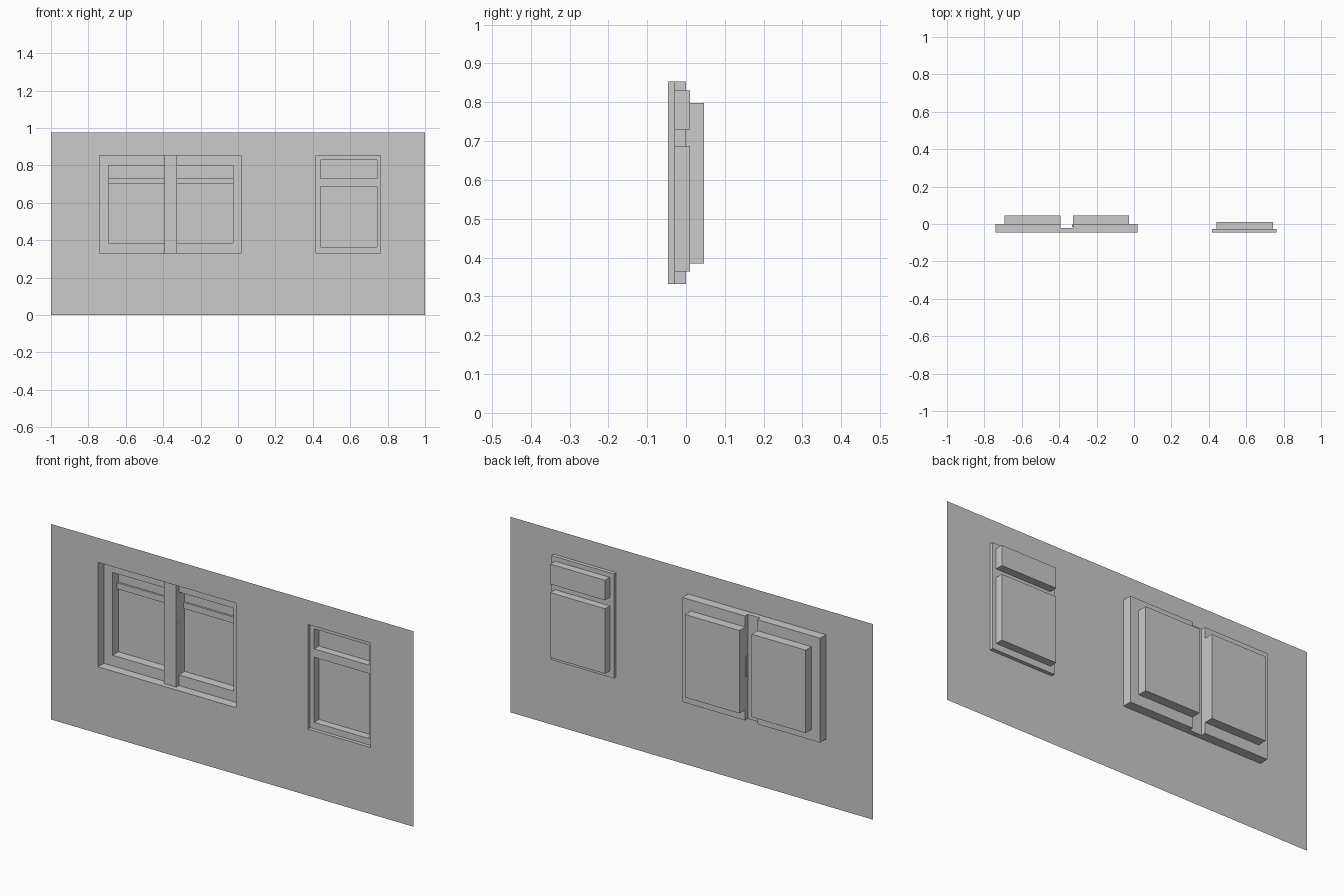
import bpy, bmesh

if "Cube" in bpy.data.objects:
    bpy.data.objects.remove(bpy.data.objects["Cube"])

FRONT = -0.046   # wall plane


def relief(name, layers, rim=None):
    """Stepped sheet: layers are (x0, x1, z0, z1, depth), later ones override; depth None = hole.
    Cells are joined by side faces; rim is the plane the outer border reaches out to."""
    xs = sorted({v for l in layers for v in l[:2]})
    zs = sorted({v for l in layers for v in l[2:4]})
    nx, nz = len(xs) - 1, len(zs) - 1

    def depth(i, k):
        if not (0 <= i < nx and 0 <= k < nz):
            return rim
        x, z = (xs[i] + xs[i + 1]) / 2, (zs[k] + zs[k + 1]) / 2
        d = rim
        for a, b, c, e, y in layers:
            if a < x < b and c < z < e:
                d = y
        return d

    bm = bmesh.new()

    def quad(*pts):
        bm.faces.new([bm.verts.new(p) for p in pts])

    for i in range(-1, nx):
        for k in range(-1, nz):
            d = depth(i, k)
            if i >= 0 and k >= 0 and d is not None:
                a, b, c, e = xs[i], xs[i + 1], zs[k], zs[k + 1]
                quad((a, d, c), (b, d, c), (b, d, e), (a, d, e))
            r, u = depth(i + 1, k), depth(i, k + 1)
            if k >= 0 and None not in (d, r) and d != r:
                x = xs[i + 1]
                quad((x, d, zs[k]), (x, r, zs[k]), (x, r, zs[k + 1]), (x, d, zs[k + 1]))
            if i >= 0 and None not in (d, u) and d != u:
                z = zs[k + 1]
                quad((xs[i], d, z), (xs[i + 1], d, z), (xs[i + 1], u, z), (xs[i], u, z))
    bmesh.ops.remove_doubles(bm, verts=bm.verts, dist=1e-5)
    bmesh.ops.dissolve_limit(bm, angle_limit=0.01, verts=bm.verts, edges=bm.edges)
    return finish(name, bm)


def finish(name, bm):
    me = bpy.data.meshes.new(name)
    bm.to_mesh(me)
    bm.free()
    ob = bpy.data.objects.new(name, me)
    bpy.context.collection.objects.link(ob)
    return ob


def box(name, x0, x1, y0, y1, z0, z1):
    bm = bmesh.new()
    bmesh.ops.create_cube(bm, size=1)
    for v in bm.verts:
        v.co = ((x0 + x1) / 2 + v.co.x * (x1 - x0),
                (y0 + y1) / 2 + v.co.y * (y1 - y0),
                (z0 + z1) / 2 + v.co.z * (z1 - z0))
    return finish(name, bm)


wide = (-0.74, 0.02, 0.332, 0.853)
narrow = (0.418, 0.762, 0.332, 0.853)

# wall sheet with two openings
relief("wall", [(-1, 1, 0, 0.975, FRONT), (*wide, None), (*narrow, None)])

# double window: recessed frame, central mullion, two deep panes
panes = [(-0.692, -0.394), (-0.326, -0.026)]
relief("double_window",
       [(*wide, 0.0), (-0.394, -0.326, wide[2], wide[3], -0.022)]
       + [(a, b, 0.385, 0.798, 0.046) for a, b in panes], rim=FRONT)

# transom strips just in front of the glass
for n, (a, b) in enumerate(panes):
    box(f"transom_{n}", a, b, 0.036, 0.0455, 0.702, 0.733)

# small latch on the mullion side
box("latch", -0.331, -0.325, -0.015, -0.003, 0.55, 0.65)

# single window: shallow frame, short upper pane, tall lower pane
relief("single_window",
       [(*narrow, -0.028),
        (0.44, 0.742, 0.73, 0.83, 0.01),
        (0.44, 0.742, 0.364, 0.688, 0.01)], rim=FRONT)
